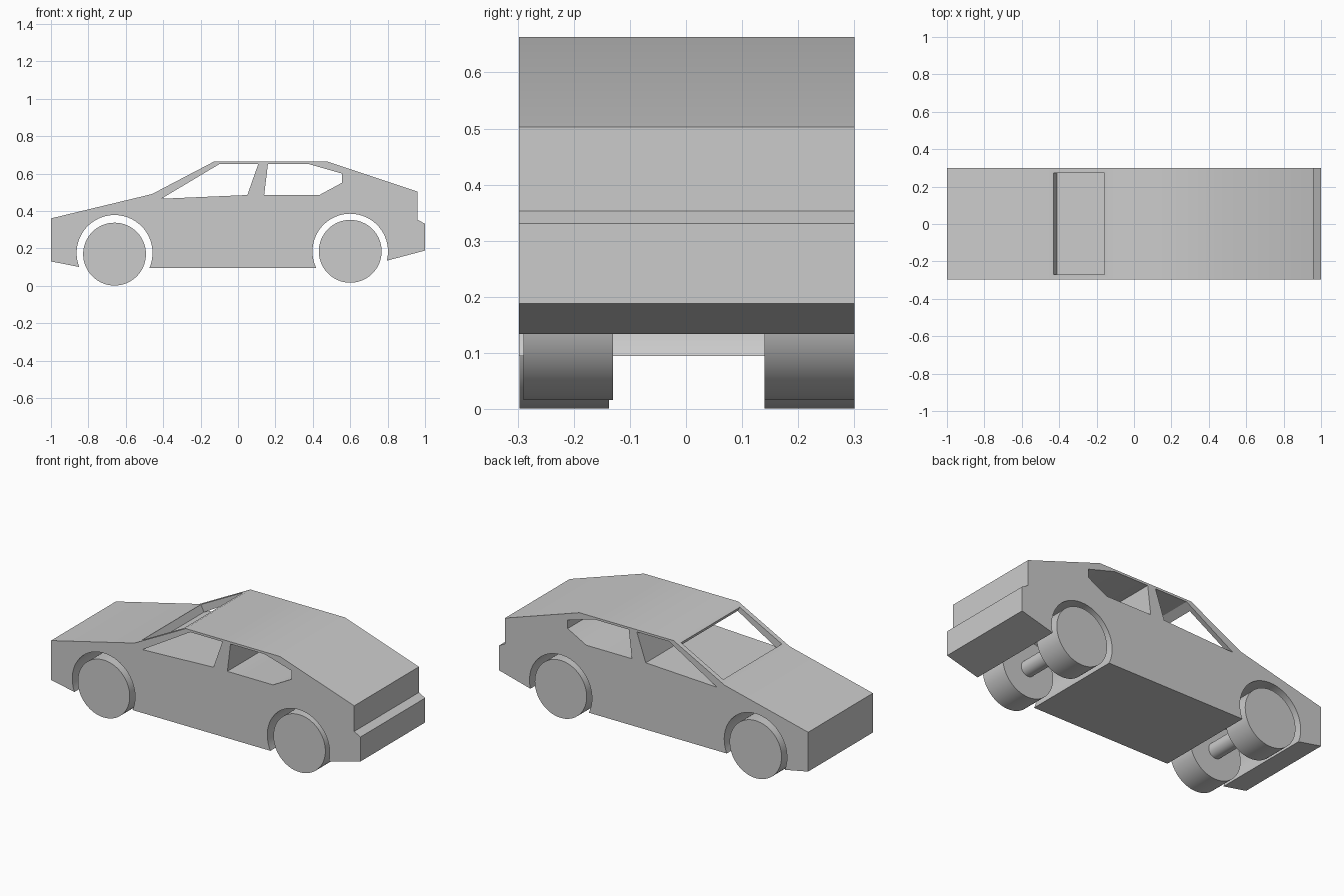
import bpy, bmesh, math
from mathutils import Matrix

if "Cube" in bpy.data.objects:
    bpy.data.objects.remove(bpy.data.objects["Cube"])

GREY = (0.6, 0.6, 0.6, 1)
mat = bpy.data.materials.new("light grey")
mat.use_nodes = True
mat.diffuse_color = GREY
mat.node_tree.nodes["Principled BSDF"].inputs["Base Color"].default_value = GREY


def finish(name, bm):
    bmesh.ops.recalc_face_normals(bm, faces=bm.faces[:])
    mesh = bpy.data.meshes.new(name)
    bm.to_mesh(mesh)
    bm.free()
    mesh.materials.append(mat)
    obj = bpy.data.objects.new(name, mesh)
    bpy.context.collection.objects.link(obj)
    return obj


def activate(obj):
    bpy.ops.object.select_all(action='DESELECT')
    obj.select_set(True)
    bpy.context.view_layer.objects.active = obj


def smooth(obj):
    activate(obj)
    bpy.ops.object.shade_smooth_by_angle(angle=math.radians(30))


def prism(name, profile, y0, y1):
    """Side profile (x, z) extruded across the car."""
    bm = bmesh.new()
    face = bm.faces.new([bm.verts.new((x, y0, z)) for x, z in profile])
    new = bmesh.ops.extrude_face_region(bm, geom=[face])["geom"]
    bmesh.ops.translate(bm, vec=(0, y1 - y0, 0),
                        verts=[v for v in new if isinstance(v, bmesh.types.BMVert)])
    return finish(name, bm)


def cylinder(name, x, z, radius, y0, y1):
    bm = bmesh.new()
    place = Matrix.Translation((x, (y0 + y1) / 2, z)) @ Matrix.Rotation(math.pi / 2, 4, 'X')
    bmesh.ops.create_cone(bm, cap_ends=True, segments=64, radius1=radius,
                          radius2=radius, depth=y1 - y0, matrix=place)
    smooth(finish(name, bm))


def arch(x, z, radius, z_start, z_end, steps=36):
    """Wheel arch from its rear foot over the top to its front foot."""
    a = math.asin((z_start - z) / radius)
    b = math.pi - math.asin((z_end - z) / radius)
    return [(x + radius * math.cos(a + (b - a) * i / steps),
             z + radius * math.sin(a + (b - a) * i / steps)) for i in range(steps + 1)]


# Body with wheel arches running right across
outline = [(-1, 0.13), (-1, 0.36), (-0.46, 0.49), (-0.13, 0.663), (0.48, 0.663),
           (0.96, 0.503), (0.96, 0.353), (1, 0.331), (1, 0.188)]
outline += arch(0.60, 0.183, 0.202, 0.134, 0.095)
outline += arch(-0.66, 0.175, 0.203, 0.095, 0.1)
body = prism("body", outline, -0.298, 0.3)

# Side windows and windscreen opening
cutters = [
    prism("front_window_cutter",
          [(-0.41, 0.465), (0.05, 0.485), (0.108, 0.65), (-0.10, 0.65)], -0.5, 0.5),
    prism("rear_window_cutter",
          [(0.14, 0.485), (0.16, 0.65), (0.38, 0.65), (0.555, 0.60),
           (0.555, 0.55), (0.435, 0.485)], -0.5, 0.5),
    prism("windscreen_cutter",
          [(-0.40, 0.466), (-0.411, 0.466), (-0.45, 0.545),
           (-0.18, 0.686), (-0.141, 0.616)], -0.27, 0.272),
]
for cutter in cutters:
    activate(body)
    mod = body.modifiers.new("cut", 'BOOLEAN')
    mod.operation = 'DIFFERENCE'
    mod.solver = 'EXACT'
    mod.object = cutter
    bpy.ops.object.modifier_apply(modifier=mod.name)
    bpy.data.objects.remove(cutter)
smooth(body)

# Wheels and axles
for end, x, z, outer in (("front", -0.66, 0.169, -0.297), ("rear", 0.60, 0.184, -0.29)):
    cylinder(end + "_right_wheel", x, z, 0.168, outer, outer + 0.16)
    cylinder(end + "_left_wheel", x, z, 0.168, 0.14, 0.3)
    cylinder(end + "_axle", x, z, 0.045, outer + 0.15, 0.15)
